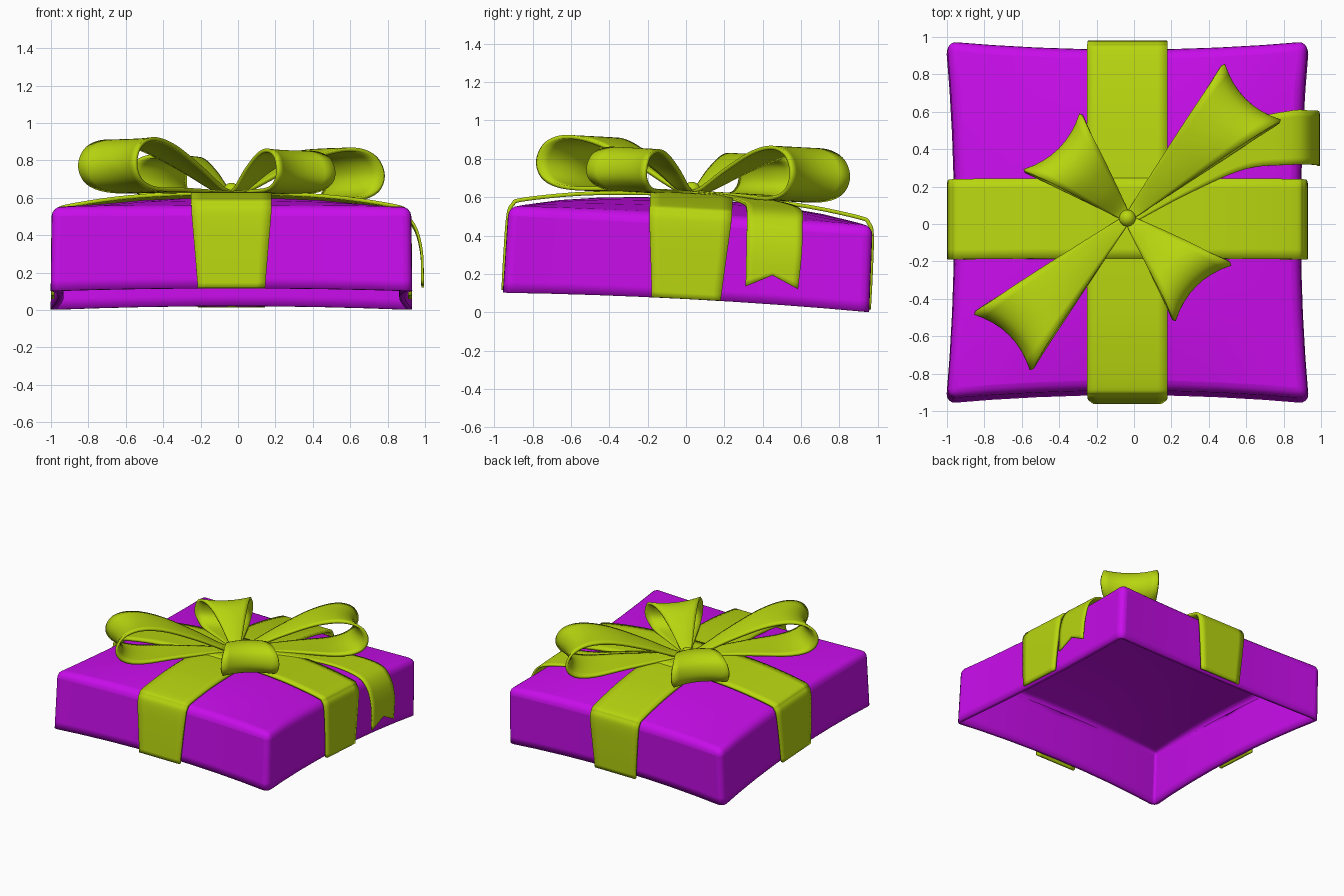
import bpy, bmesh, math
from mathutils import Vector, Matrix

if "Cube" in bpy.data.objects:
    bpy.data.objects.remove(bpy.data.objects["Cube"])

# The whole lid leans slightly towards the back
TILT = Matrix.Translation((-0.035, 0, 0.051)) @ Matrix.Rotation(-0.053, 4, 'X')
HX, HY, EDGE, DOME = 0.965, 0.955, 0.455, 0.085


def material(name, rgb):
    m = bpy.data.materials.new(name)
    m.diffuse_color = (*rgb, 1)
    m.use_nodes = True
    m.node_tree.nodes["Principled BSDF"].inputs["Base Color"].default_value = m.diffuse_color
    return m


PURPLE = material("purple_card", (0.58, 0.004, 0.83))
LIME = material("lime_ribbon", (0.48, 0.67, 0.005))


def lid_top(x, y):
    fx = 1 - min(1, abs(x) / HX) ** 2.5
    fy = 1 - min(1, abs(y) / HY) ** 2.5
    return EDGE + DOME * fx * fy


def finish(name, mesh, mat):
    ob = bpy.data.objects.new(name, mesh)
    bpy.context.collection.objects.link(ob)
    mesh.materials.append(mat)
    ob.matrix_world = TILT
    bpy.ops.object.select_all(action='DESELECT')
    ob.select_set(True)
    bpy.context.view_layer.objects.active = ob
    bpy.ops.object.shade_smooth_by_angle(angle=math.radians(40))
    return ob


def spline(pts, steps=6):
    """Smooth curve through the given points (Catmull-Rom)."""
    p = [Vector(q) for q in pts]
    p = [p[0] * 2 - p[1]] + p + [p[-1] * 2 - p[-2]]
    out = []
    for a, b, c, d in zip(p, p[1:], p[2:], p[3:]):
        for i in range(steps):
            t = i / steps
            out.append(0.5 * (2 * b + (c - a) * t + (2 * a - 5 * b + 4 * c - d) * t * t
                              + (3 * b - a - 3 * c + d) * t ** 3))
    return out + [p[-2]]


def ribbon(name, path, place, thickness=0.02, cols=8):
    """Strip along a path; place(row, t) gives the point at t in -1..1 across it."""
    rows = spline(path)
    n = cols + 1
    verts = [place(r, -1 + 2 * j / cols) for r in rows for j in range(n)]
    faces = [(i * n + j, i * n + j + 1, (i + 1) * n + j + 1, (i + 1) * n + j)
             for i in range(len(rows) - 1) for j in range(cols)]
    me = bpy.data.meshes.new(name)
    me.from_pydata(verts, [], faces)
    ob = finish(name, me, LIME)
    s = ob.modifiers.new("thickness", 'SOLIDIFY')
    s.thickness, s.offset = thickness, 0
    return ob


# Hollow lid: domed top, pinched sides, open below
bm = bmesh.new()
bmesh.ops.create_cube(bm, size=2)
bmesh.ops.subdivide_edges(bm, edges=bm.edges[:], cuts=7, use_grid_fill=True)
bmesh.ops.delete(bm, geom=[f for f in bm.faces if f.normal.z < -0.9], context='FACES')
for v in bm.verts:
    u, w, h = v.co.x, v.co.y, (v.co.z + 1) / 2
    flare = 1 + 0.006 * (1 - h)
    x = u * HX * (1 - 0.045 * (1 - w * w)) * flare
    y = w * HY * (1 - 0.045 * (1 - u * u)) * flare
    arch = 0.018 * (1 - min(u * u, w * w)) * (1 - h)
    v.co = (x, y, arch + h * lid_top(u * HX, w * HY))
me = bpy.data.meshes.new("box_lid")
bm.to_mesh(me)
bm.free()
lid = finish("box_lid", me, PURPLE)
b = lid.modifiers.new("round_edges", 'BEVEL')
b.width, b.segments, b.limit_method, b.angle_limit = 0.052, 4, 'ANGLE', math.radians(45)
s = lid.modifiers.new("wall", 'SOLIDIFY')
s.thickness, s.offset = 0.03, -1

# Two crossing bands: (distance, height, half width)
half = [(0.955, 0.015, 0.18), (0.955, 0.2, 0.195), (0.95, 0.40, 0.212),
        (0.93, 0.462, 0.215), (0.88, 0.49, 0.215)]
half += [(d, lid_top(d, 0) + 0.02, 0.215) for d in (0.6, 0.3)]
band = [(-a, z, w) for a, z, w in half] + [(0, EDGE + DOME + 0.02, 0.215)] + half[::-1]
ribbon("band_front_to_back", band, lambda r, t: (r[2] * t, r[0], r[1]))
ribbon("band_side_to_side", band, lambda r, t: (r[0], r[2] * t, r[1] + 0.003))

# Four bow loops: teardrop profiles (reach, height)
LONG = [(0, 0.575), (0.45, 0.572), (0.74, 0.565), (0.89, 0.605), (0.94, 0.695),
        (0.89, 0.79), (0.76, 0.83), (0.57, 0.80), (0.32, 0.70), (0.1, 0.595), (0, 0.575)]
SHORT = [(0, 0.575), (0.28, 0.57), (0.46, 0.575), (0.545, 0.615), (0.566, 0.675),
         (0.535, 0.745), (0.45, 0.78), (0.34, 0.765), (0.2, 0.69), (0.07, 0.595), (0, 0.575)]


def bow_loop(name, profile, degrees):
    reach = max(p[0] for p in profile)
    ca, sa = math.cos(math.radians(degrees)), math.sin(math.radians(degrees))

    def place(r, t):
        k = r[0] / reach
        d = r[0] - 0.055 * k * (1 - t * t)
        w = t * (0.02 + 0.195 * k)
        return (d * ca - w * sa, d * sa + w * ca, r[1])
    ribbon(name, profile, place)


for name, profile, deg in (("loop_back_right", LONG, 45), ("loop_back_left", SHORT, 135),
                           ("loop_front_left", LONG, 225), ("loop_front_right", SHORT, 315)):
    bow_loop(name, profile, deg)

# Hanging tail with a swallow-tail end: (x, y, z, half width)
tail = [(0.02, 0.0, 0.575, 0.03), (0.33, 0.22, 0.565, 0.085), (0.63, 0.39, 0.535, 0.125),
        (0.87, 0.435, 0.50, 0.145), (0.97, 0.44, 0.43, 0.145), (1.015, 0.445, 0.29, 0.145),
        (1.022, 0.443, 0.10, 0.137)]


def place_tail(r, t):
    notch = 0.065 * (1 - abs(t)) * max(0, 1 - (r[2] - 0.10) / 0.15)
    return (r[0], r[1] + r[3] * t, r[2] + notch)


ribbon("ribbon_tail", tail, place_tail, 0.014)

# Small knot in the middle of the bow
bm = bmesh.new()
bmesh.ops.create_uvsphere(bm, u_segments=24, v_segments=12, radius=0.045,
                          matrix=Matrix.Translation((0, 0, 0.585)))
me = bpy.data.meshes.new("knot")
bm.to_mesh(me)
bm.free()
finish("knot", me, LIME)
